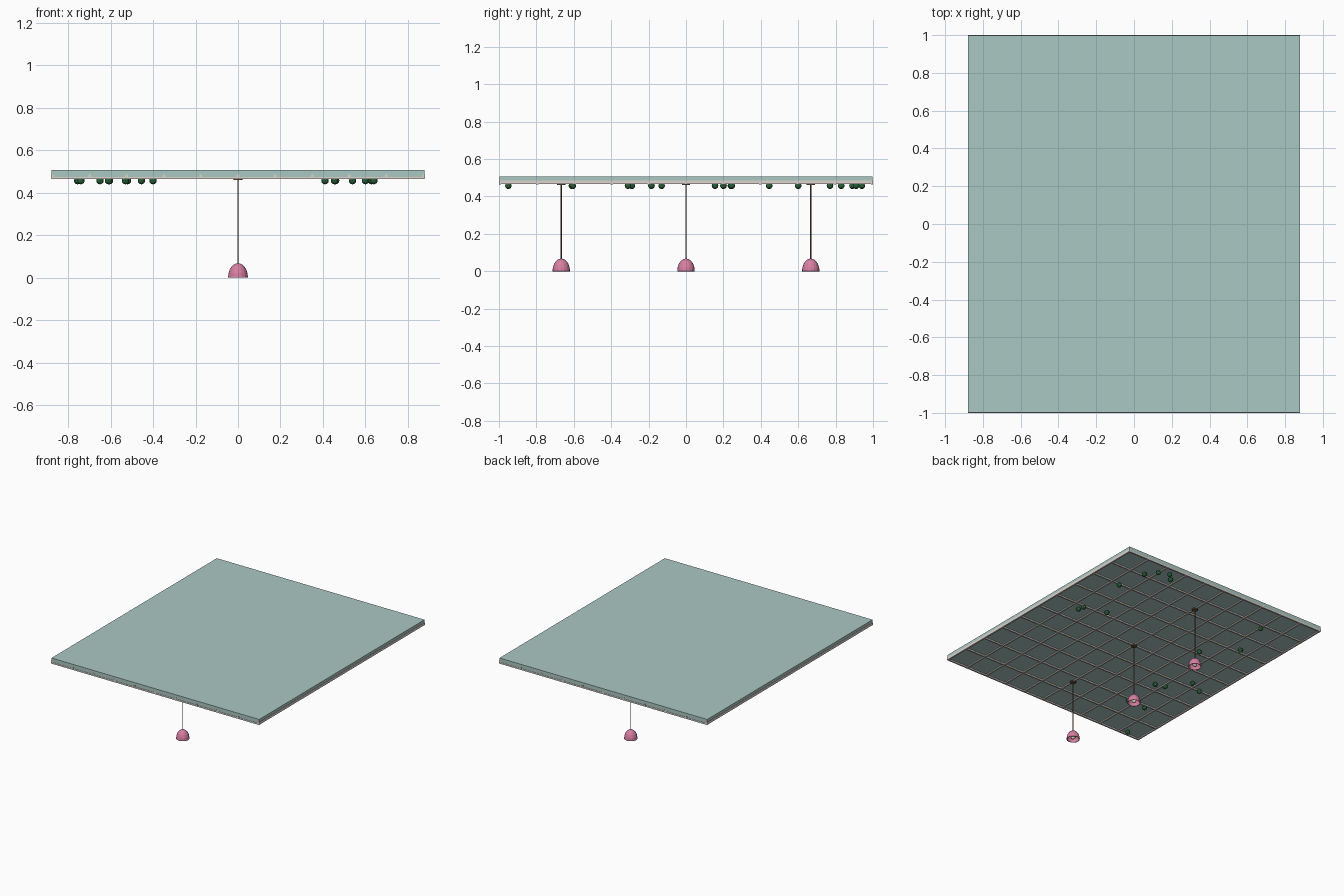
import bpy, bmesh, math
from mathutils import Matrix, Vector

if "Cube" in bpy.data.objects:
    bpy.data.objects.remove(bpy.data.objects["Cube"], do_unlink=True)


def material(name, rgb):
    m = bpy.data.materials.new(name)
    m.use_nodes = True
    m.diffuse_color = (*rgb, 1)
    bsdf = next(n for n in m.node_tree.nodes if n.type == "BSDF_PRINCIPLED")
    bsdf.inputs["Base Color"].default_value = (*rgb, 1)
    return m


TEAL = material("pale teal", (0.41, 0.58, 0.54))
WHITE = material("warm white", (0.72, 0.66, 0.62))
GREEN = material("dark green", (0.025, 0.13, 0.045))
PINK = material("rose pink", (0.68, 0.21, 0.36))
BROWN = material("bronze brown", (0.16, 0.10, 0.05))
CREAM = material("cream", (0.90, 0.82, 0.70))


def finish(bm, name, mat, smooth=False):
    mesh = bpy.data.meshes.new(name)
    bm.to_mesh(mesh)
    bm.free()
    mesh.materials.append(mat)
    for p in mesh.polygons:
        p.use_smooth = smooth
    obj = bpy.data.objects.new(name, mesh)
    bpy.context.collection.objects.link(obj)
    return obj


def add_box(bm, lo, hi):
    lo, hi = Vector(lo), Vector(hi)
    bmesh.ops.create_cube(bm, size=1, matrix=Matrix.Translation((lo + hi) / 2)
                          @ Matrix.Diagonal((*(hi - lo), 1)))


def rod(name, mat, at, radius, z0, z1, sides):
    bm = bmesh.new()
    bmesh.ops.create_cone(bm, cap_ends=True, segments=sides, radius1=radius,
                          radius2=radius, depth=z1 - z0,
                          matrix=Matrix.Translation((*at, (z0 + z1) / 2)))
    return finish(bm, name, mat)


# Ceiling slab
HX, HY, CELLS = 0.878, 0.998, 10
bm = bmesh.new()
add_box(bm, (-HX, -HY, 0.474), (HX, HY, 0.506))
finish(bm, "ceiling_panel", TEAL)

# Lattice of bars under the slab
W = 0.006
long_bars, cross_bars = bmesh.new(), bmesh.new()
for i in range(CELLS + 1):
    t = 2 * i / CELLS - 1
    x, y = t * (HX - W + 0.002), t * (HY - W + 0.002)
    add_box(long_bars, (x - W, -1, 0.466), (x + W, 1, 0.485))
    add_box(cross_bars, (-HX, y - W, 0.464), (HX, y + W, 0.475))
finish(long_bars, "lattice_long_bars", WHITE)
finish(cross_bars, "lattice_cross_bars", WHITE)

# Small leafy balls hanging from the lattice
BALLS = [(.60, .83), (.54, .91), (.46, .94), (.41, .89), (.64, .60), (.63, .20),
         (.64, .155), (.455, .245), (-.52, .77), (-.605, .445), (-.40, .24),
         (-.65, -.13), (-.755, -.185), (-.455, -.31), (-.53, -.29),
         (-.61, -.61), (-.74, -.95), (-.455, -.605)]
bm = bmesh.new()
for x, y in BALLS:
    bmesh.ops.create_icosphere(bm, subdivisions=2, radius=0.018,
                               matrix=Matrix.Translation((x, y, 0.457)))
finish(bm, "leaf_balls", GREEN)


# Pendant lamps
def dome(name, mat, at, radius, height, sides=16, rings=5):
    bm = bmesh.new()
    profile = [bm.verts.new((radius * math.cos(a), 0, height * math.sin(a)))
               for a in (math.pi / 2 * k / rings for k in range(rings + 1))]
    edges = [bm.edges.new(pair) for pair in zip(profile, profile[1:])]
    bmesh.ops.spin(bm, geom=profile + edges, cent=(0, 0, 0), axis=(0, 0, 1),
                   angle=math.tau, steps=sides)
    bmesh.ops.remove_doubles(bm, verts=bm.verts, dist=0.0005)
    bmesh.ops.recalc_face_normals(bm, faces=bm.faces)
    bmesh.ops.translate(bm, verts=bm.verts, vec=(*at, 0))
    obj = finish(bm, name, mat)
    shell = obj.modifiers.new("thickness", "SOLIDIFY")
    shell.thickness = 0.004
    shell.offset = -1
    return obj


for place, y in (("front", -0.667), ("middle", 0), ("back", 0.667)):
    dome(place + "_lamp_shade", PINK, (0, y), 0.047, 0.068)
    rod(place + "_lamp_cord", BROWN, (0, y), 0.003, 0.064, 0.466, 8)
    rod(place + "_lamp_canopy", BROWN, (0, y), 0.022, 0.460, 0.468, 16)
    rod(place + "_lamp_socket", BROWN, (0, y), 0.008, 0.026, 0.064, 10)
    bm = bmesh.new()
    bmesh.ops.create_uvsphere(bm, u_segments=12, v_segments=8, radius=0.016,
                              matrix=Matrix.Translation((0, y, 0.018)))
    finish(bm, place + "_lamp_bulb", CREAM, True)
